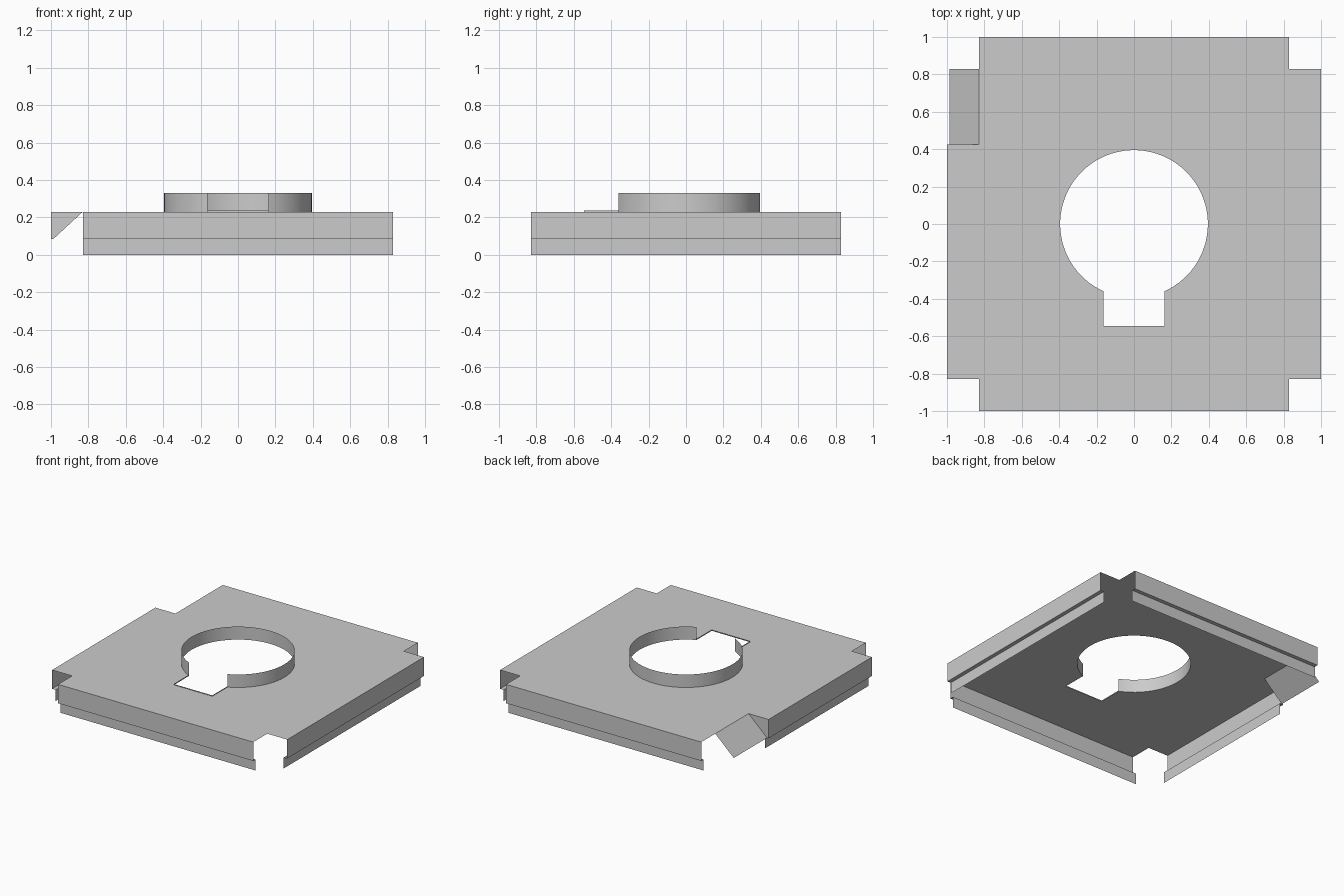
import bpy, bmesh, math
from mathutils import Matrix

if "Cube" in bpy.data.objects:
    bpy.data.objects.remove(bpy.data.objects["Cube"])

TOP, STEP = 0.23, 0.085      # plate height, height of the fold in the rim
C, OUT, INNER = 0.83, 1.0, 0.97   # corner notch, outer and inset rim
R, SLOT_W, SLOT_Y = 0.395, 0.163, -0.545
CUT_Y = 0.425                # where the left rim ends at the bent tab


def make(name, faces, smooth=False):
    """Sheet object from a list of faces given as point lists."""
    bm = bmesh.new()
    for pts in faces:
        bm.faces.new([bm.verts.new(p) for p in pts])
    bmesh.ops.remove_doubles(bm, verts=bm.verts, dist=1e-5)
    return finish(name, bm, smooth)


def finish(name, bm, smooth=False):
    mesh = bpy.data.meshes.new(name)
    bm.to_mesh(mesh)
    bm.free()
    ob = bpy.data.objects.new(name, mesh)
    bpy.context.collection.objects.link(ob)
    if smooth:
        bpy.ops.object.select_all(action='DESELECT')
        ob.select_set(True)
        bpy.context.view_layer.objects.active = ob
        bpy.ops.object.shade_smooth_by_angle(angle=math.radians(30))
    return ob


def strip(path, z0, z1):
    """Vertical wall along a 2D path."""
    return [[(*a, z0), (*b, z0), (*b, z1), (*a, z1)] for a, b in zip(path, path[1:])]


# Keyhole outline: round arc plus square slot at the front
a0 = -math.acos(SLOT_W / R)
sweep = math.pi - 2 * a0
N = 72
arc = [(R * math.cos(a0 + sweep * i / N), R * math.sin(a0 + sweep * i / N))
       for i in range(N + 1)]
slot = [arc[-1], (-SLOT_W, SLOT_Y), (SLOT_W, SLOT_Y), arc[0]]

# Top plate with notched corners and keyhole
outline = [(-C, -OUT), (C, -OUT), (C, -C), (OUT, -C), (OUT, C), (C, C), (C, OUT),
           (-C, OUT), (-C, CUT_Y), (-OUT, CUT_Y), (-OUT, -C), (-C, -C)]
bm = bmesh.new()
for loop in (outline, arc + slot[1:3]):
    vs = [bm.verts.new((x, y, TOP)) for x, y in loop]
    for i, v in enumerate(vs):
        bm.edges.new((v, vs[(i + 1) % len(vs)]))
bmesh.ops.triangle_fill(bm, edges=bm.edges[:], use_beauty=True, normal=(0, 0, 1))
for f in bm.faces:
    f.normal_update()
    if f.normal.z < 0:
        f.normal_flip()
finish("top_plate", bm)

# Raised collar around the hole and low lip around the slot
make("hole_collar", strip(arc, TOP, 0.33), smooth=True)
make("slot_lip", strip(slot, TOP, TOP + 0.007))

# Folded rims on the four sides, the left one cut short
profile = [(OUT, TOP), (OUT, STEP), (INNER, STEP), (INNER, 0)]
for k, name in enumerate(("front_rim", "right_rim", "back_rim", "left_rim")):
    lo, hi = (-CUT_Y if k == 3 else -C), C
    faces = [[(lo, -d0, z0), (lo, -d1, z1), (hi, -d1, z1), (hi, -d0, z0)]
             for (d0, z0), (d1, z1) in zip(profile, profile[1:])]
    ob = make(name, faces)
    ob.data.transform(Matrix.Rotation(k * math.pi / 2, 4, 'Z'))

# Sloping tab at the back of the left side, with its closing cheek
E = -0.987
make("bent_tab", [
    [(-C, CUT_Y, TOP), (-C, C, TOP), (E, C, STEP), (E, CUT_Y, STEP)],
    [(-C, CUT_Y, TOP), (E, CUT_Y, STEP), (-OUT, CUT_Y, STEP), (-OUT, CUT_Y, TOP)],
])
